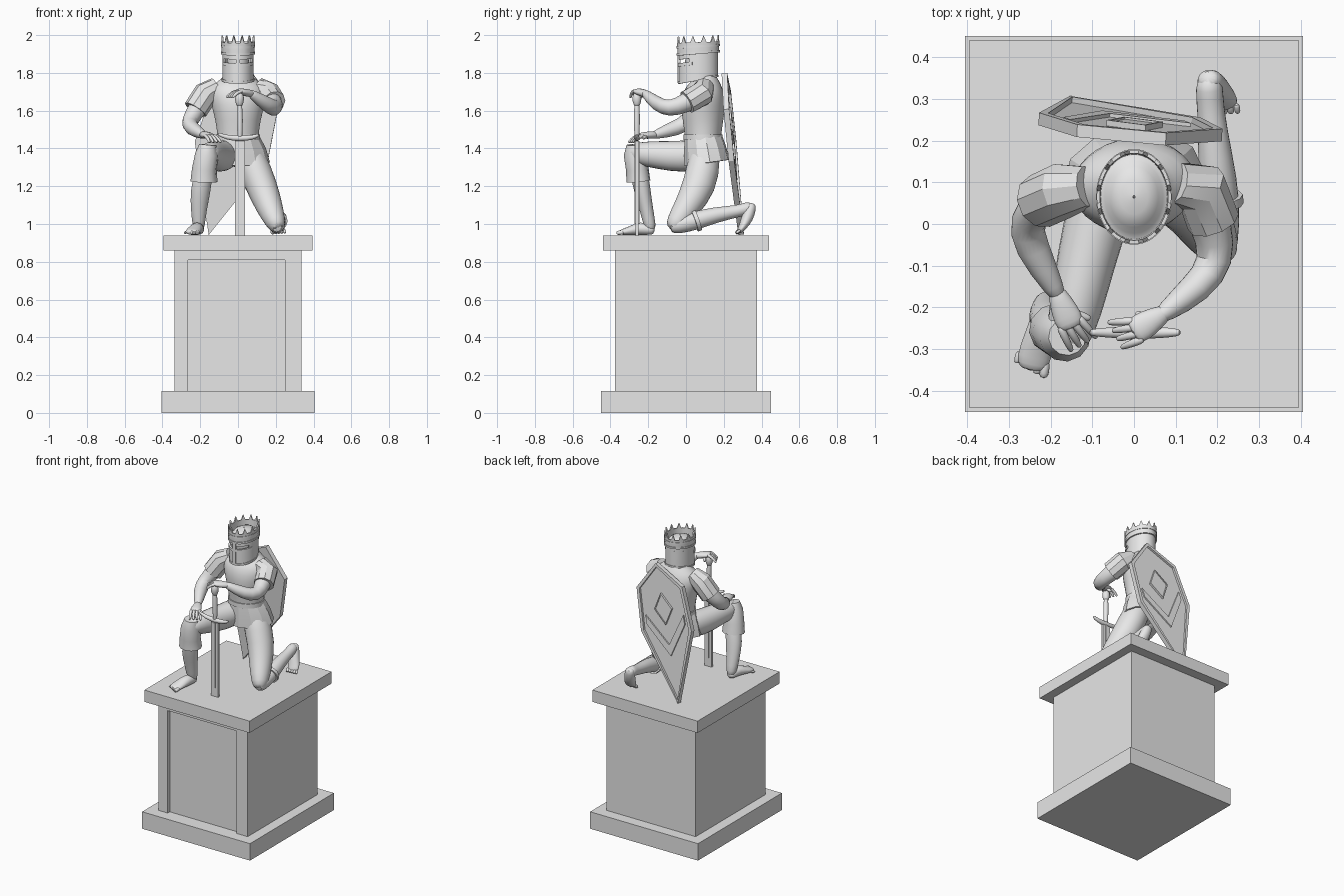
import bpy, bmesh
from math import sin, cos, pi, radians
from mathutils import Vector, Matrix

cube = bpy.data.objects.get("Cube")
if cube:
    bpy.data.objects.remove(cube, do_unlink=True)

stone = bpy.data.materials.new("grey stone")
stone.use_nodes = True
grey = (0.8, 0.8, 0.8, 1)
stone.diffuse_color = grey
stone.node_tree.nodes["Principled BSDF"].inputs["Base Color"].default_value = grey


def finish(name, bm, angle=40, sub=0):
    """Turn a bmesh into a shaded object with the stone material."""
    bmesh.ops.recalc_face_normals(bm, faces=bm.faces)
    mesh = bpy.data.meshes.new(name)
    bm.to_mesh(mesh)
    bm.free()
    mesh.materials.append(stone)
    ob = bpy.data.objects.new(name, mesh)
    bpy.context.collection.objects.link(ob)
    for other in bpy.context.selected_objects:
        other.select_set(False)
    ob.select_set(True)
    bpy.context.view_layer.objects.active = ob
    bpy.ops.object.shade_smooth_by_angle(angle=radians(angle))
    if sub:
        ob.modifiers.new("smooth", "SUBSURF").levels = sub
        ob.modifiers["smooth"].render_levels = sub
    return ob


def box(name, x, y, z):
    """Box from low/high pairs."""
    bm = bmesh.new()
    bmesh.ops.create_cube(bm, size=1)
    for v in bm.verts:
        v.co = [(lo + hi) / 2 + c * (hi - lo) for c, (lo, hi) in zip(v.co, (x, y, z))]
    return finish(name, bm)


def bridge(bm, rings, closed=True):
    n = len(rings[0])
    for a, b in zip(rings, rings[1:]):
        for i in range(n if closed else n - 1):
            j = (i + 1) % n
            bm.faces.new((a[i], a[j], b[j], b[i]))


def tube(name, pts, n=12, hint=(1, 0.1, 0), sub=1, rounded=True, shell=0, angle=60):
    """Loft ellipses along points (x, y, z, width radius, optional depth radius)."""
    secs = [(Vector(p[:3]), p[3], p[-1]) for p in pts]
    if rounded:
        for end, nxt in ((0, 1), (-1, -2)):
            c, w, h = secs[end]
            tip = (c + (c - secs[nxt][0]).normalized() * min(w, h) * 0.7, w * 0.6, h * 0.6)
            secs.insert(0 if end == 0 else len(secs), tip)
    bm, rings = bmesh.new(), []
    for i, (c, w, h) in enumerate(secs):
        t = (secs[min(i + 1, len(secs) - 1)][0] - secs[max(i - 1, 0)][0]).normalized()
        u = Vector(hint)
        u = (u - t * u.dot(t)).normalized()
        v = t.cross(u)
        rings.append([bm.verts.new(c + u * w * cos(2 * pi * k / n) + v * h * sin(2 * pi * k / n))
                      for k in range(n)])
    bridge(bm, rings)
    if shell:
        bmesh.ops.recalc_face_normals(bm, faces=bm.faces)
        bmesh.ops.solidify(bm, geom=bm.faces[:], thickness=shell)
    else:
        bm.faces.new(rings[0])
        bm.faces.new(rings[-1])
    return finish(name, bm, angle, sub)


def plate(name, outline, low, high, frame, rim=0, sink=0):
    """Extrude a flat outline; optionally leave a raised rim."""
    bm = bmesh.new()
    face = bm.faces.new([bm.verts.new((u, v, low)) for u, v in outline])
    top = bmesh.ops.extrude_face_region(bm, geom=[face])["geom"]
    for v in top:
        if isinstance(v, bmesh.types.BMVert):
            v.co.z = high
    if rim:
        lid = [f for f in top if isinstance(f, bmesh.types.BMFace)]
        bm.normal_update()
        bmesh.ops.inset_region(bm, faces=lid, thickness=rim)
        inner = bmesh.ops.extrude_face_region(bm, geom=lid)["geom"]
        bmesh.ops.delete(bm, geom=lid, context="FACES")
        for v in inner:
            if isinstance(v, bmesh.types.BMVert):
                v.co.z -= sink
    bm.transform(frame)
    return finish(name, bm, 20)


def helm(name, rows, start=0, sweep=2 * pi, steps=48, shell=0.008, teeth=0):
    """Curved helmet wall from rows of (scale, height), dipping to the front."""
    full = sweep > 6.28
    bm, rings = bmesh.new(), []
    for r, (s, z) in enumerate(rows):
        ring = []
        for i in range(steps if full else steps + 1):
            a = start + sweep * i / steps
            y = s * 0.104 * sin(a)
            peak = teeth if r == len(rows) - 1 and i % 4 == 2 else 0
            dip = 0.17 - 0.65 * (z - 1.76)
            ring.append(bm.verts.new((s * 0.083 * cos(a), 0.065 + y, z + peak + y * dip)))
        rings.append(ring)
    bridge(bm, rings, full)
    bmesh.ops.recalc_face_normals(bm, faces=bm.faces)
    bmesh.ops.solidify(bm, geom=bm.faces[:], thickness=shell)
    return finish(name, bm)


def hand(side, wrist, knuckle, tip, spread, thumb):
    """Flat palm, four draped fingers and a thumb."""
    wrist, knuckle, tip, spread, thumb = map(Vector, (wrist, knuckle, tip, spread, thumb))
    mid = wrist.lerp(knuckle, 0.55)
    tube(side + "_palm", [(*wrist, 0.023, 0.021), (*mid, 0.034, 0.02), (*knuckle, 0.036, 0.016)],
         hint=spread)
    lift = Vector((0, 0, 0.008))
    for k in range(4):
        off = spread * (k - 1.5)
        bend = (knuckle + off).lerp(tip + off * 1.3, 0.5) + lift
        tube(f"{side}_finger_{k + 1}", [(*(knuckle + off), 0.011), (*bend, 0.01),
             (*(tip + off * 1.3), 0.008)], n=8, hint=spread)
    tube(side + "_thumb", [(*mid, 0.014), (*mid.lerp(thumb, 0.6), 0.012), (*thumb, 0.009)],
         n=8, hint=(0.2, 0.3, 1))


# Pedestal with a recessed front panel
box("plinth_base", (-0.405, 0.405), (-0.45, 0.45), (0, 0.115))
box("pedestal_body", (-0.335, 0.335), (-0.353, 0.375), (0.115, 0.86))
box("pedestal_top", (-0.395, 0.395), (-0.44, 0.44), (0.86, 0.94))
front = Matrix(((1, 0, 0, 0), (0, 0, -1, 0), (0, 1, 0, 0), (0, 0, 0, 1)))
plate("front_frame", [(-0.335, 0.115), (-0.265, 0.115), (-0.265, 0.81), (0.25, 0.81),
      (0.25, 0.115), (0.335, 0.115), (0.335, 0.86), (-0.335, 0.86)], 0.353, 0.375, front)

# Torso, belt and skirt
tube("torso", [(0, 0.09, 1.36, 0.11, 0.09), (0, 0.09, 1.46, 0.11, 0.097),
     (0, 0.09, 1.55, 0.122, 0.11), (0, 0.09, 1.63, 0.145, 0.122), (0, 0.095, 1.7, 0.16, 0.11),
     (0, 0.1, 1.745, 0.13, 0.085), (0, 0.095, 1.78, 0.07, 0.06), (0, 0.08, 1.82, 0.055, 0.055)], n=16)
tube("belt", [(0, 0.09, 1.445, 0.118, 0.104), (0, 0.09, 1.475, 0.118, 0.104)], n=24, sub=0,
     rounded=False, angle=40)
tube("skirt", [(0, 0.09, 1.46, 0.116, 0.1), (0, 0.1, 1.4, 0.148, 0.112),
     (0, 0.11, 1.325, 0.17, 0.122)], n=12, sub=0, rounded=False, shell=0.008, angle=15)

# Head and helmet with eye slits, bands and crown
tube("head", [(0, 0.08, 1.78, 0.05), (0, 0.065, 1.83, 0.062, 0.075), (0, 0.065, 1.9, 0.06, 0.075)])
helm("helmet_lower", [(1, 1.76), (1, 1.862)])
helm("helmet_sides", [(1, 1.862), (1, 1.88)], -0.5, pi + 1.0)
helm("helmet_brow", [(1, 1.88), (1, 1.915)])
helm("helmet_dome", [(0.97, 1.915), (0.84, 1.92), (0.7, 1.94), (0.4, 1.953), (0.03, 1.957)])
helm("face_ridge", [(1.06, 1.765), (1.06, 1.9)], -pi / 2 - 0.13, 0.26, 4, 0.014)
helm("slit_trim", [(1.05, 1.846), (1.05, 1.862)], -pi + 0.3, pi - 0.6, 24)
helm("helmet_hem", [(1.04, 1.76), (1.04, 1.772)])
helm("crown", [(1.05, 1.9), (1.08, 1.962)], teeth=0.034)
for z in (1.9, 1.935):
    helm("crown_band", [(1.1, z), (1.1, z + 0.012)])

# Arms, sleeves and hands
tube("right_arm", [(-0.15, 0.085, 1.69, 0.058), (-0.21, 0.06, 1.62, 0.054),
     (-0.262, 0.01, 1.54, 0.044), (-0.25, -0.05, 1.508, 0.046), (-0.185, -0.165, 1.472, 0.024)])
tube("left_arm", [(0.15, 0.085, 1.69, 0.058), (0.185, 0.0, 1.64, 0.054),
     (0.203, -0.09, 1.605, 0.045), (0.15, -0.155, 1.635, 0.042), (0.07, -0.215, 1.69, 0.024)],
     hint=(0.2, 0, 1))
tube("right_sleeve", [(-0.11, 0.09, 1.73, 0.05), (-0.17, 0.08, 1.69, 0.067),
     (-0.225, 0.055, 1.605, 0.066)], n=10, sub=0, rounded=False, angle=30)
tube("left_sleeve", [(0.1, 0.1, 1.73, 0.05), (0.16, 0.085, 1.69, 0.067),
     (0.19, 0.005, 1.645, 0.064)], n=10, sub=0, rounded=False, angle=30)
hand("right", (-0.185, -0.165, 1.472), (-0.152, -0.24, 1.468), (-0.122, -0.285, 1.435),
     (0.015, 0.008, 0), (-0.11, -0.225, 1.455))
hand("left", (0.07, -0.215, 1.69), (0.005, -0.255, 1.703), (-0.042, -0.265, 1.672),
     (-0.008, 0.015, 0), (0.01, -0.215, 1.67))

# Raised right leg
tube("right_thigh", [(-0.06, 0.1, 1.37, 0.085), (-0.1, -0.02, 1.355, 0.078, 0.088),
     (-0.125, -0.14, 1.365, 0.07, 0.078), (-0.155, -0.265, 1.375, 0.062, 0.062)])
tube("right_knee_cuff", [(-0.16, -0.27, 1.42, 0.045), (-0.165, -0.268, 1.37, 0.062),
     (-0.178, -0.258, 1.29, 0.066, 0.06), (-0.18, -0.252, 1.225, 0.072, 0.064)],
     sub=0, rounded=False, angle=35)
tube("right_shin", [(-0.18, -0.25, 1.28, 0.05), (-0.2, -0.23, 1.17, 0.057, 0.046),
     (-0.208, -0.208, 1.07, 0.043, 0.036), (-0.208, -0.19, 0.985, 0.034)])
tube("right_foot", [(-0.208, -0.185, 0.968, 0.032, 0.028), (-0.215, -0.24, 0.98, 0.036, 0.038),
     (-0.235, -0.3, 0.963, 0.042, 0.023), (-0.243, -0.34, 0.957, 0.04, 0.016)])

# Kneeling left leg
tube("left_thigh", [(0.06, 0.1, 1.36, 0.09), (0.125, 0.075, 1.2, 0.088, 0.096),
     (0.17, -0.0, 1.08, 0.073, 0.072), (0.203, -0.055, 1.0, 0.054, 0.058)])
tube("left_shin", [(0.205, -0.055, 0.99, 0.048), (0.205, 0.06, 1.02, 0.052),
     (0.195, 0.16, 1.05, 0.043), (0.183, 0.28, 1.068, 0.032), (0.18, 0.33, 1.085, 0.036)])
tube("left_leg_band", [(0.205, 0.045, 1.015, 0.058), (0.203, 0.065, 1.022, 0.058)],
     sub=0, rounded=False)
tube("left_foot", [(0.18, 0.345, 1.09, 0.034, 0.03), (0.195, 0.325, 1.03, 0.036, 0.034),
     (0.208, 0.3, 0.985, 0.04, 0.022), (0.214, 0.285, 0.965, 0.038, 0.016)])

# Toes on both feet, shrinking outward
for k in range(5):
    s = 0.013 - 0.0012 * k
    x = 0.032 - 0.016 * k
    tube("right_toe", [(-0.245 + x, -0.335 + 0.006 * k, 0.956, s),
         (-0.248 + x, -0.36 + 0.008 * k, 0.953, s)], n=8)
    tube("left_toe", [(0.214 - x, 0.283, 0.965, s), (0.216 - x, 0.27, 0.955, s)], n=8)

# Sword standing point down
box("sword_blade", (-0.016, 0.038), (-0.268, -0.252), (0.94, 1.44))
box("blade_ridge", (0.003, 0.019), (-0.273, -0.247), (1.0, 1.44))
tube("sword_guard", [(-0.1, -0.26, 1.475, 0.009), (-0.06, -0.26, 1.458, 0.013),
     (0.01, -0.26, 1.452, 0.017), (0.08, -0.26, 1.458, 0.013), (0.105, -0.26, 1.47, 0.009)],
     hint=(0, 1, 0))
tube("sword_grip", [(0.01, -0.26, 1.45, 0.013), (0.01, -0.26, 1.55, 0.018), (0.008, -0.26, 1.64, 0.014)])
tube("sword_pommel", [(0.008, -0.26, 1.635, 0.02), (0.008, -0.26, 1.665, 0.027),
     (0.008, -0.26, 1.685, 0.02)])

# Tilted shield on the back, with rim, diamond and chevron
across = Vector((0.965, -0.028, -0.26)).normalized()
along = Vector((0.26, -0.1, 0.965)).normalized()
shield = Matrix((across, along, along.cross(across))).transposed().to_4x4()
shield.translation = (-0.155, 0.277, 0.942)
half = [(0.2, 0.46), (0.18, 0.74)]
plate("shield", [(0, 0)] + half + [(0, 0.89)] + [(-u, v) for u, v in reversed(half)],
      0, 0.03, shield, rim=0.022, sink=0.014)
plate("shield_diamond", [(0, 0.5), (0.07, 0.6), (0, 0.7), (-0.07, 0.6)], 0.014, 0.03, shield,
      rim=0.01, sink=0.005)
plate("shield_chevron", [(0, 0.3), (0.15, 0.5), (0.15, 0.56), (0, 0.37), (-0.15, 0.56),
      (-0.15, 0.5)], 0.014, 0.025, shield)
